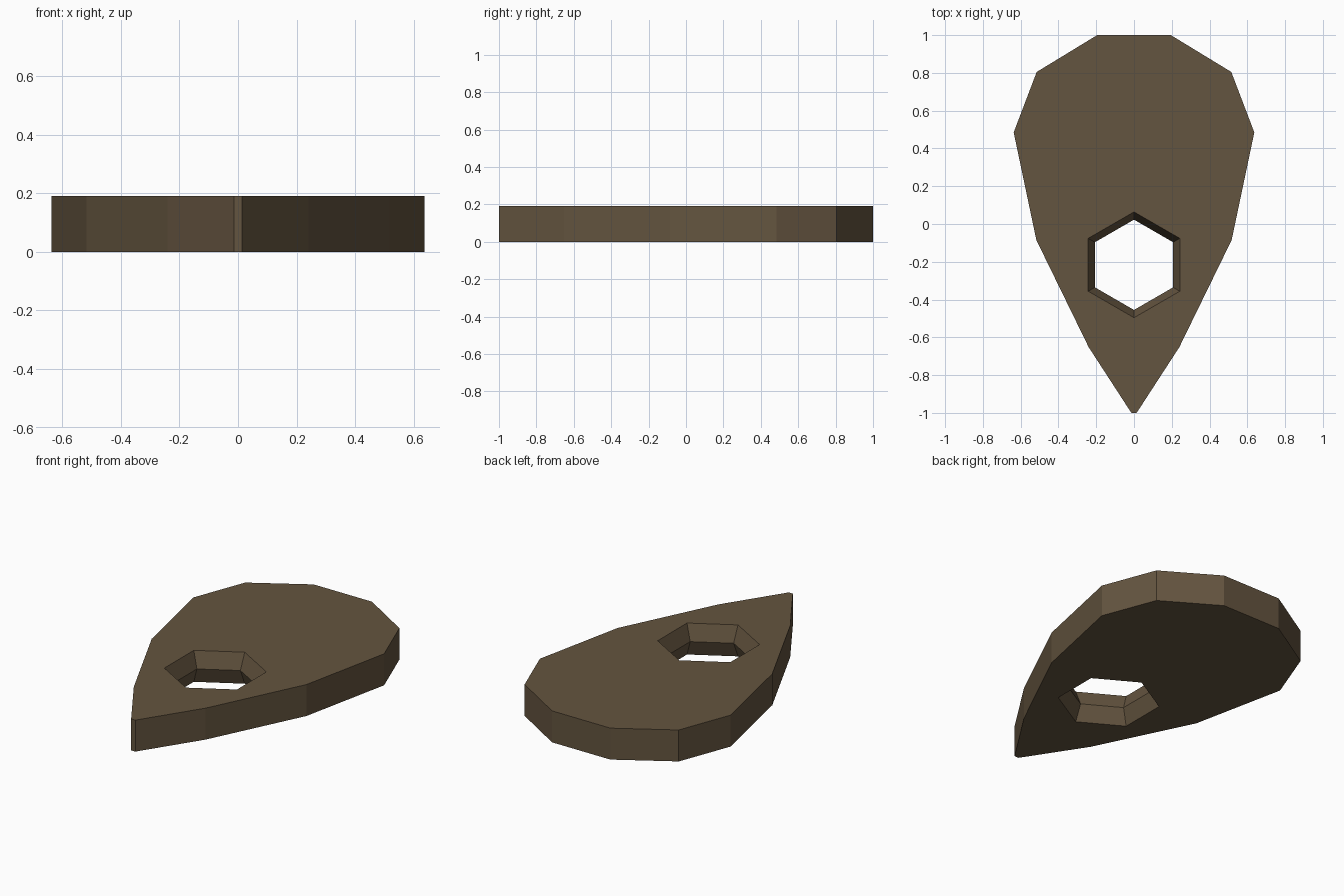
import bpy, bmesh, math

if "Cube" in bpy.data.objects:
    bpy.data.objects.remove(bpy.data.objects["Cube"])

H = 0.19                      # plate thickness
HOLE_Y = -0.216               # hole centre
bm = bmesh.new()


def ring(points, z):
    vs = [bm.verts.new((x, y, z)) for x, y in points]
    n = len(vs)
    return vs, [bm.edges.new((vs[i], vs[(i + 1) % n])) for i in range(n)]


def wall(a, b):
    n = len(a)
    for i in range(n):
        j = (i + 1) % n
        bm.faces.new((a[i], a[j], b[j], b[i]))


def hexagon(r):
    return [(r * math.sin(i * math.pi / 3), HOLE_Y + r * math.cos(i * math.pi / 3))
            for i in range(6)]


# Teardrop outline, mirrored across x
half = [(0.195, 1.0), (0.515, 0.805), (0.637, 0.485), (0.517, -0.085),
        (0.24, -0.652), (0.014, -1.0)]
outline = half + [(-x, y) for x, y in reversed(half)]
out_low, out_low_e = ring(outline, 0)
out_top, out_top_e = ring(outline, H)

# Hexagonal hole, narrowest at mid thickness
hole_low, hole_low_e = ring(hexagon(0.28), 0)
hole_mid, _ = ring(hexagon(0.239), H / 2)
hole_top, hole_top_e = ring(hexagon(0.28), H)

# Flat caps with the hole left open, then the walls
bmesh.ops.triangle_fill(bm, edges=out_low_e + hole_low_e, use_beauty=True)
bmesh.ops.triangle_fill(bm, edges=out_top_e + hole_top_e, use_beauty=True)
wall(out_low, out_top)
wall(hole_low, hole_mid)
wall(hole_mid, hole_top)
bmesh.ops.dissolve_limit(bm, angle_limit=0.01, verts=bm.verts[:], edges=bm.edges[:])
bmesh.ops.recalc_face_normals(bm, faces=bm.faces[:])

mesh = bpy.data.meshes.new("teardrop_plate")
bm.to_mesh(mesh)
bm.free()
plate = bpy.data.objects.new("teardrop_plate", mesh)
bpy.context.collection.objects.link(plate)

# Colour
brown = bpy.data.materials.new("dark brown")
brown.diffuse_color = (0.127, 0.089, 0.05, 1)
brown.use_nodes = True
brown.node_tree.nodes["Principled BSDF"].inputs["Base Color"].default_value = brown.diffuse_color
mesh.materials.append(brown)
